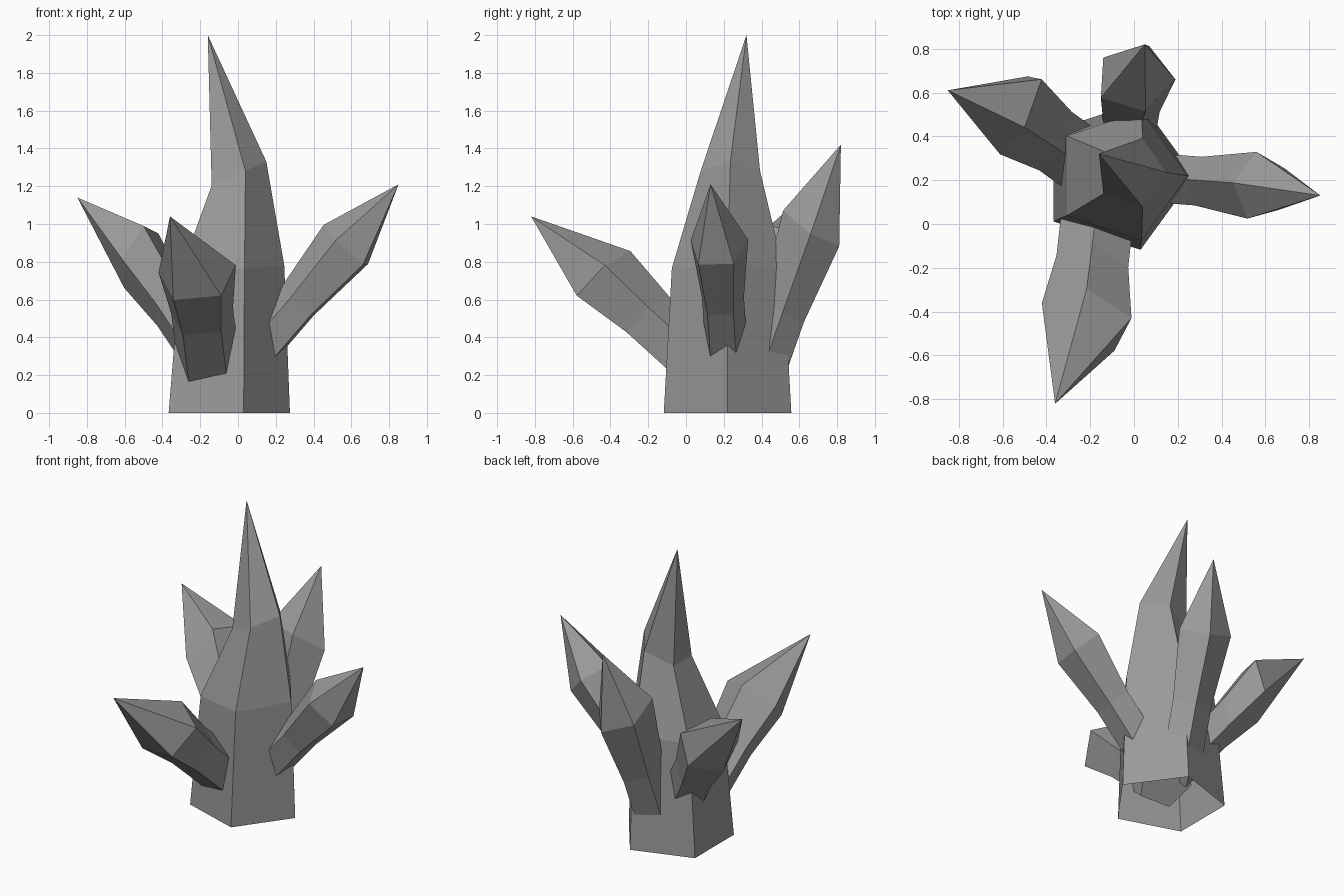
import bpy
import bmesh
from math import sin, cos, tau
from mathutils import Vector as V

cube = bpy.data.objects.get("Cube")
if cube:
    bpy.data.objects.remove(cube)

SIDES = 5

stone = bpy.data.materials.new("grey crystal")
stone.use_nodes = True
grey = (0.32, 0.32, 0.32, 1)
stone.diffuse_color = grey
stone.node_tree.nodes["Principled BSDF"].inputs["Base Color"].default_value = grey


def ring(bm, centre, u, v):
    """Five-sided cross-section spanned by the half-axes u and v."""
    return [bm.verts.new(centre + u * cos(tau * k / SIDES) + v * sin(tau * k / SIDES))
            for k in range(SIDES)]


def crystal(name, sections, tip, capped):
    """Skin a stack of cross-sections and close it with a point."""
    bm = bmesh.new()
    rings = [ring(bm, *s) for s in sections]
    for low, high in zip(rings, rings[1:]):
        for k in range(SIDES):
            n = (k + 1) % SIDES
            bm.faces.new((low[k], low[n], high[n], high[k]))
    point = bm.verts.new(tip)
    for k in range(SIDES):
        bm.faces.new((rings[-1][k], rings[-1][(k + 1) % SIDES], point))
    if capped:
        bm.faces.new(rings[0])
    bmesh.ops.recalc_face_normals(bm, faces=bm.faces)
    mesh = bpy.data.meshes.new(name)
    bm.to_mesh(mesh)
    bm.free()
    mesh.materials.append(stone)
    obj = bpy.data.objects.new(name, mesh)
    bpy.context.collection.objects.link(obj)


def side_crystal(name, tip, mid, u, v, neck, narrow, reach):
    """Leaning crystal: wide below the tip, narrow neck, root inside the trunk."""
    tip, mid, u, v, neck = map(V, (tip, mid, u, v, neck))
    root = neck + (neck - mid) * reach
    crystal(name, [(root, u * narrow, v * narrow),
                   (neck, u * narrow, v * narrow),
                   (mid, u, v)], tip, True)


# Tall central crystal, open underneath
crystal("central_crystal", [
    (V((-0.08, 0.22, 0)), V((0.355, 0, 0)), V((0, 0.355, 0))),
    (V((-0.06, 0.22, 0.76)), V((0.305, 0, 0.02)), V((0, 0.31, 0))),
    (V((-0.01, 0.235, 1.26)), V((0.16, 0, 0.07)), V((0, 0.165, 0))),
], V((-0.16, 0.32, 2)), False)

# Four crystals leaning outward
side_crystal("front_crystal", (-0.36, -0.82, 1.04), (-0.216, -0.44, 0.72),
             (0, 0.145, 0.137), (0.215, -0.036, 0.02),
             (-0.19, -0.206, 0.508), 0.8, 1.35)
side_crystal("left_crystal", (0.85, 0.13, 1.21), (0.576, 0.172, 0.88),
             (-0.123, 0.016, 0.115), (0.022, 0.16, 0.002),
             (0.322, 0.192, 0.586), 0.73, 1)
side_crystal("right_crystal", (-0.85, 0.61, 1.14), (-0.524, 0.511, 0.832),
             (0.025, -0.07, 0.157), (0.1, 0.18, 0.073),
             (-0.364, 0.395, 0.592), 0.78, 1.2)
side_crystal("back_crystal", (0.05, 0.82, 1.42), (0.004, 0.664, 0.99),
             (0.048, -0.15, 0.081), (0.179, 0.044, -0.072),
             (-0.022, 0.514, 0.562), 0.75, 0.85)
